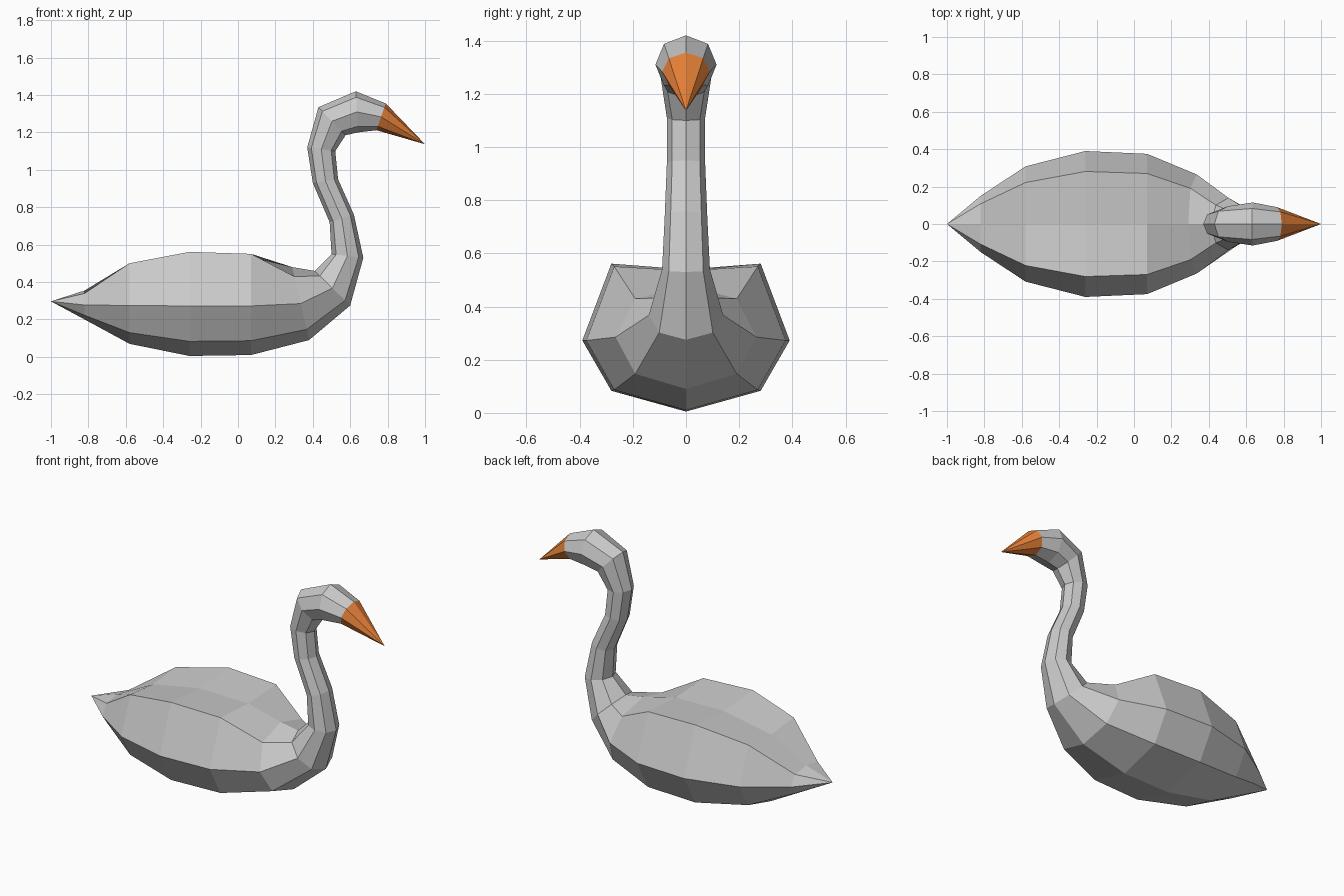
import bpy
import bmesh
from mathutils import Vector

if "Cube" in bpy.data.objects:
    bpy.data.objects.remove(bpy.data.objects["Cube"])


def ring_points(bx, bz, tx, tz, w, top=0.854):
    """Eight-sided section between an under/front point and an upper/back point."""
    a, b = Vector((bx, 0, bz)), Vector((tx, 0, tz))
    half = [(0, 0), (0.146, 0.72), (0.5, 1), (top, 0.72), (1, 0)]
    loop = half + [(t, -y) for t, y in reversed(half[1:4])]
    return [a.lerp(b, 0) + (b - a) * t + Vector((0, y * w, 0)) for t, y in loop]


def loft(name, rings, tip_start=None, tip_end=None):
    """Skin a row of sections, closing each end with a tip point or a cap."""
    bm = bmesh.new()
    loops = [[bm.verts.new(p) for p in ring_points(*r)] for r in rings]
    for a, b in zip(loops, loops[1:]):
        for i in range(8):
            j = (i + 1) % 8
            bm.faces.new((a[i], a[j], b[j], b[i]))
    for loop, tip in ((loops[0], tip_start), (loops[-1], tip_end)):
        if tip:
            v = bm.verts.new(tip)
            for i in range(8):
                bm.faces.new((loop[i], loop[(i + 1) % 8], v))
        else:
            bm.faces.new(loop)
    bmesh.ops.recalc_face_normals(bm, faces=bm.faces)
    mesh = bpy.data.meshes.new(name)
    bm.to_mesh(mesh)
    bm.free()
    obj = bpy.data.objects.new(name, mesh)
    bpy.context.collection.objects.link(obj)
    return obj


# Sections: lower/front x, z, upper/back x, z, half width, wing ridge height
body = [
    (-0.82, 0.20, -0.82, 0.355, 0.15, 0.90),
    (-0.58, 0.07, -0.58, 0.48, 0.308, 1.05),
    (-0.26, 0.005, -0.26, 0.54, 0.39, 1.04),
    (0.07, 0.01, 0.07, 0.535, 0.375, 1.03),
    (0.38, 0.09, 0.29, 0.48, 0.265, 0.87),
]
neck = [
    (0.60, 0.275, 0.41, 0.46, 0.14),
    (0.67, 0.53, 0.50, 0.55, 0.09),
    (0.62, 0.76, 0.49, 0.72, 0.08),
    (0.535, 0.95, 0.40, 0.93, 0.072),
    (0.52, 1.10, 0.37, 1.12, 0.072),
]
head = [
    (0.575, 1.185, 0.43, 1.335, 0.095),
    (0.64, 1.20, 0.63, 1.42, 0.115),
]
beak_base = (0.74, 1.212, 0.79, 1.355, 0.09)

# Body, neck and head in one skin
loft("body_neck_and_head", body + neck + head + [beak_base],
     tip_start=(-1, 0, 0.297))

# Beak
beak = loft("beak", [beak_base], tip_end=(1, 0, 1.137))
orange = bpy.data.materials.new("orange")
orange.diffuse_color = (0.8, 0.22, 0.04, 1)
orange.use_nodes = True
orange.node_tree.nodes["Principled BSDF"].inputs["Base Color"].default_value = orange.diffuse_color
beak.data.materials.append(orange)
